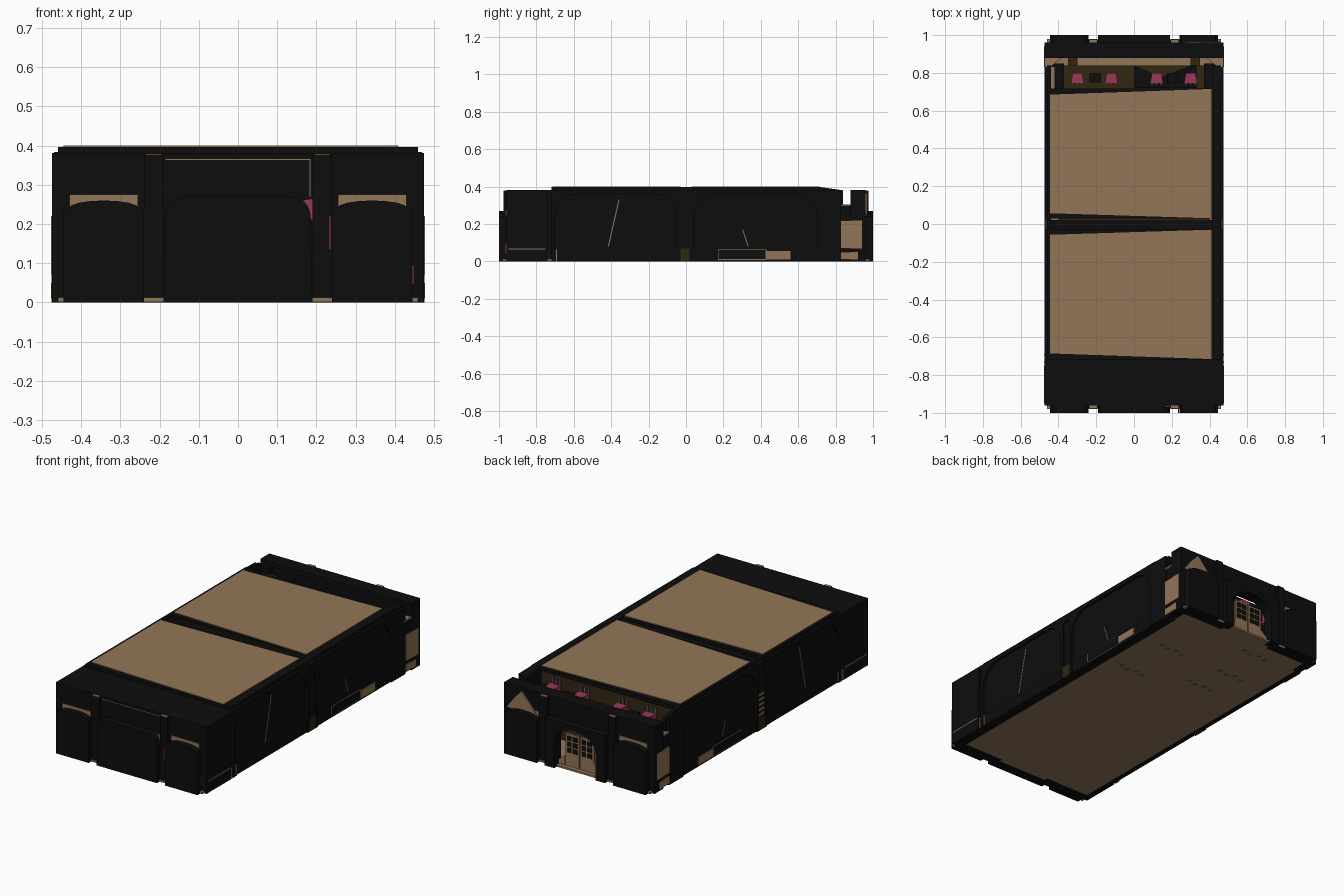
import bpy, bmesh, math

if "Cube" in bpy.data.objects:
    bpy.data.objects.remove(bpy.data.objects["Cube"])

def mat(name, rgb):
    m = bpy.data.materials.new(name)
    m.diffuse_color = (*rgb, 1)
    m.use_nodes = True
    m.node_tree.nodes["Principled BSDF"].inputs["Base Color"].default_value = m.diffuse_color
    return m

BLACK = mat("near_black", (0.004, 0.004, 0.004))
TAN = mat("tan_wood", (0.29, 0.18, 0.095))
OLIVE = mat("dark_brown", (0.032, 0.019, 0.006))
PINK = mat("dusty_pink", (0.32, 0.04, 0.095))
SLATE = mat("slate_grey", (0.12, 0.14, 0.16))

def prism(name, pts, axis, a, b, m):
    """Extrude a 2D outline along an axis: x -> (y,z), y -> (x,z), z -> (x,y)."""
    def co(p, t):
        return {'x': (t, p[0], p[1]), 'y': (p[0], t, p[1]), 'z': (p[0], p[1], t)}[axis]
    bm = bmesh.new()
    lo = [bm.verts.new(co(p, a)) for p in pts]
    hi = [bm.verts.new(co(p, b)) for p in pts]
    n = len(pts)
    bm.faces.new(lo)
    bm.faces.new(hi)
    for i in range(n):
        bm.faces.new((lo[i], lo[(i + 1) % n], hi[(i + 1) % n], hi[i]))
    bmesh.ops.recalc_face_normals(bm, faces=bm.faces)
    me = bpy.data.meshes.new(name)
    bm.to_mesh(me)
    bm.free()
    me.materials.append(m)
    ob = bpy.data.objects.new(name, me)
    bpy.context.collection.objects.link(ob)
    return ob

def box(name, x0, x1, y0, y1, z0, z1, m):
    return prism(name, [(x0, y0), (x1, y0), (x1, y1), (x0, y1)], 'z', z0, z1, m)

def arc(cx, cz, rx, rz, a0, a1, n=8):
    return [(cx + rx * math.cos(math.radians(a0 + (a1 - a0) * i / n)),
             cz + rz * math.sin(math.radians(a0 + (a1 - a0) * i / n))) for i in range(n + 1)]

# Floor with small grey fittings showing underneath
box("floor", -0.46, 0.46, -0.98, 0.98, 0.0015, 0.012, TAN)
for cx, cy in [(-.14, .37), (-.16, .81), (.22, .57), (-.2, .56), (.245, .26)]:
    for k in range(4):
        box("floor_fitting", cx - .09 + k * .05, cx - .065 + k * .05,
            cy - .012 + .014 * (k % 2), cy + .008 + .014 * (k % 2), 0, .003, SLATE)

# Ceilings: black slab with a skewed tan sheet on top
for s in (-1, 1):
    inner = .03 if s > 0 else .028
    box("ceiling_slab", -.445, .445, *sorted((s * inner, s * .718)), .372, .396, BLACK)
    sheet = [(-.445, s * .685), (.41, s * .715), (.41, s * .03), (-.445, s * .057)]
    prism("ceiling_sheet", sheet, 'z', .396, .4, TAN)
box("middle_beam", -.475, .475, -.028, .02, .34, .381, BLACK)
box("middle_beam_trim", -.40, .40, .02, .03, .36, .384, OLIVE)

# Side walls, built on both sides
for s in (-1, 1):
    def sx(a, b):
        return sorted((s * a, s * b))
    prism("side_wall", [(-.96, 0), (.84, 0), (.84, .38), (.72, .397), (-.72, .397), (-.72, .375), (-.96, .375)],
          'x', *sx(.412 if s > 0 else .44, .46), BLACK)
    # arched bay frames
    for y0, y1 in ((-.72, -.03), (.02, .72)):
        r = .12
        frame = [(y0, 0), (y0 + .02, 0)] + arc(y0 + .02 + r, .36 - r, r, r, 180, 90) \
            + arc(y1 - .02 - r, .36 - r, r, r, 90, 0) + [(y1 - .02, 0), (y1, 0), (y1, .38), (y0, .38)]
        prism("side_bay_frame", frame, 'x', *sx(.455, .475), BLACK)
        box("side_bay_plinth", *sx(.455, .468), y0, y1, 0, .065, BLACK)
    box("side_end_block", *sx(.44, .475), -.96, -.74, 0, .38, BLACK)
    box("side_pier", *sx(.44, .475), .72, .83, 0, .38, BLACK)
    box("back_corner_block", *sx(.42, .475), .88, .96, 0, .38, BLACK)
    box("notch_wall", *sx(.42, .465), .83, .88, 0, .30, BLACK)
    box("middle_post", *sx(.44, .468), -.03, .02, 0, .38, BLACK)
    box("middle_post_cap", *sx(.45, .47), -.025, .02, .381, .384, OLIVE)
    box("middle_post_base", *sx(.46, .475), -.03, .02, 0, .07, OLIVE)
    # tan panels
    box("side_panel_upper", *sx(.47, .477), .83, .94, .07, .22, TAN)
    box("side_panel_lower", *sx(.47, .477), .83, .92, .01, .05, TAN)
    box("bench_panel", *sx(.468, .475), .43, .56, .01, .055, TAN)
    box("bench_outline", *sx(.464, .470), .17, .43, .008, .065, TAN)
    box("bench_infill", *sx(.464, .472), .175, .425, .012, .06, BLACK)
    box("skirting_line", *sx(.47, .476), -.95, -.75, .064, .07, TAN)
    for y in (-.735, -.695):
        box("skirting_post", *sx(.47, .476), y, y + .006, 0, .065, TAN)
    # slanted outline on the front bay
    prism("slanted_line", [(-.418, .08), (-.412, .08), (-.355, .33), (-.361, .33)], 'x', *sx(.455, .462), TAN)
    prism("slanted_line", [(.30, .17), (.305, .17), (.335, .08), (.33, .08)], 'x', *sx(.455, .462), TAN)
    # corner gussets beside the rear opening
    prism("corner_gusset", [(s * .375, .885), (s * .475, .885), (s * .475, .81)], 'z', .295, .305, TAN)
for k in range(5):
    box("left_slat", -.474, -.467, -.03, .02, .08 + k * .028, .092 + k * .028, TAN)

# Front and back facades
def facade(s, label):
    def yy(a, b):
        return sorted((s * a, s * b))
    for t in (-1, 1):
        bay = [(t * .24, 0), (t * .445, 0), (t * .445, .24)] \
            + [(t * x, z) for x, z in arc(.3425, .24, .09, .02, 0, 180)] + [(t * .24, .24)]
        prism(label + "_side_bay", bay, 'y', *yy(.95, 1), BLACK)
        box(label + "_window_strip", *sorted((t * .255, t * .43)), *yy(.955, .964), .235, .275, TAN)
        box(label + "_pilaster", *sorted((t * .19, t * .24)), *yy(.95, .975), 0, .376, BLACK)
        box(label + "_pilaster_cap", *sorted((t * .195, t * .235)), *yy(.96, .977), .376, .379, TAN)
        box(label + "_upper_wall", *sorted((t * .16, t * .475)), *yy(.92, .96), 0, .38, BLACK)
    box(label + "_lintel", -.19, .19, *yy(.92, .96), .25, .38, BLACK)
    return yy

yy = facade(-1, "front")
r = .05
prism("front_centre_bay", [(-.19, 0), (.19, 0)] + arc(.135, .22, r, r, 0, 90) + arc(-.135, .22, r, r, 90, 180),
      'y', -1, -.94, BLACK)
box("front_centre_line", -.185, .185, -.963, -.958, .363, .366, TAN)
box("front_centre_line", .182, .185, -.963, -.958, .27, .366, TAN)
prism("front_curtain", [(.16, .26), (.19, .265), (.19, .205)], 'y', -.968, -.961, PINK)
box("front_curtain_edge", .232, .237, -1.0, -.976, .135, .22, PINK)
box("front_corner_edge", .445, .449, -.964, -.96, .045, .095, PINK)
box("front_roof", -.475, .475, -.96, -.69, .36, .381, BLACK)

# Back facade with an open arch and glazed double doors
yy = facade(1, "back")
arch = [(-.19, 0), (-.13, 0), (-.13, .15)] + arc(0, .15, .13, .095, 180, 0, 12) \
    + [(.13, 0), (.19, 0), (.19, .27), (-.19, .27)]
prism("back_door_arch", arch, 'y', .94, 1, BLACK)
for t in (-1, 1):
    prism("door_side_wedge", [(t * .09, .013), (t * .16, .013), (t * .09, .07)], 'y', .95, .96, TAN)
    box("back_door", *sorted((t * .004, t * .09)), .945, .957, .012, .195, TAN)
    for i in range(2):
        for k in range(3):
            x = .014 + i * .036
            box("door_pane", *sorted((t * x, t * (x + .028))), .956, .960,
                .09 + k * .034, .116 + k * .034, BLACK)
box("back_cap", -.475, .475, .88, .96, .355, .381, BLACK)
prism("back_gable", [(.26, .25), (.455, .25), (.41, .31), (.36, .365), (.31, .31)], 'y', .958, .967, TAN)

# Contents of the rear opening
box("gallery_wall", -.41, .41, .70, .712, .012, .372, OLIVE)
box("gallery_floor", -.37, .37, .70, .84, .19, .20, OLIVE)
for t in (-1, 1):
    box("gallery_side_ledge", *sorted((t * .37, t * .42)), .70, .85, .28, .30, BLACK)
    box("gallery_bracket", *sorted((t * .30, t * .35)), .84, .89, .28, .30, OLIVE)
    for cx in (.12, .30):
        c = t * cx
        prism("pink_seat", [(c - .035, .745), (c + .035, .745), (c + .025, .80), (c - .025, .80)],
              'z', .27, .335, PINK)
        for k in range(3):
            box("seat_back_bar", c - .03 + k * .024, c - .02 + k * .024, .735, .743, .27, .365, SLATE)
    box("dark_seat", *sorted((t * .175, t * .235)), .75, .80, .25, .32, BLACK)
prism("dark_canopy", [(0, .72), (.33, .72), (.33, .85)], 'z', .225, .23, BLACK)
prism("dark_canopy_top", [(0, .72), (.15, .775), (0, .84)], 'z', .225, .23, BLACK)
